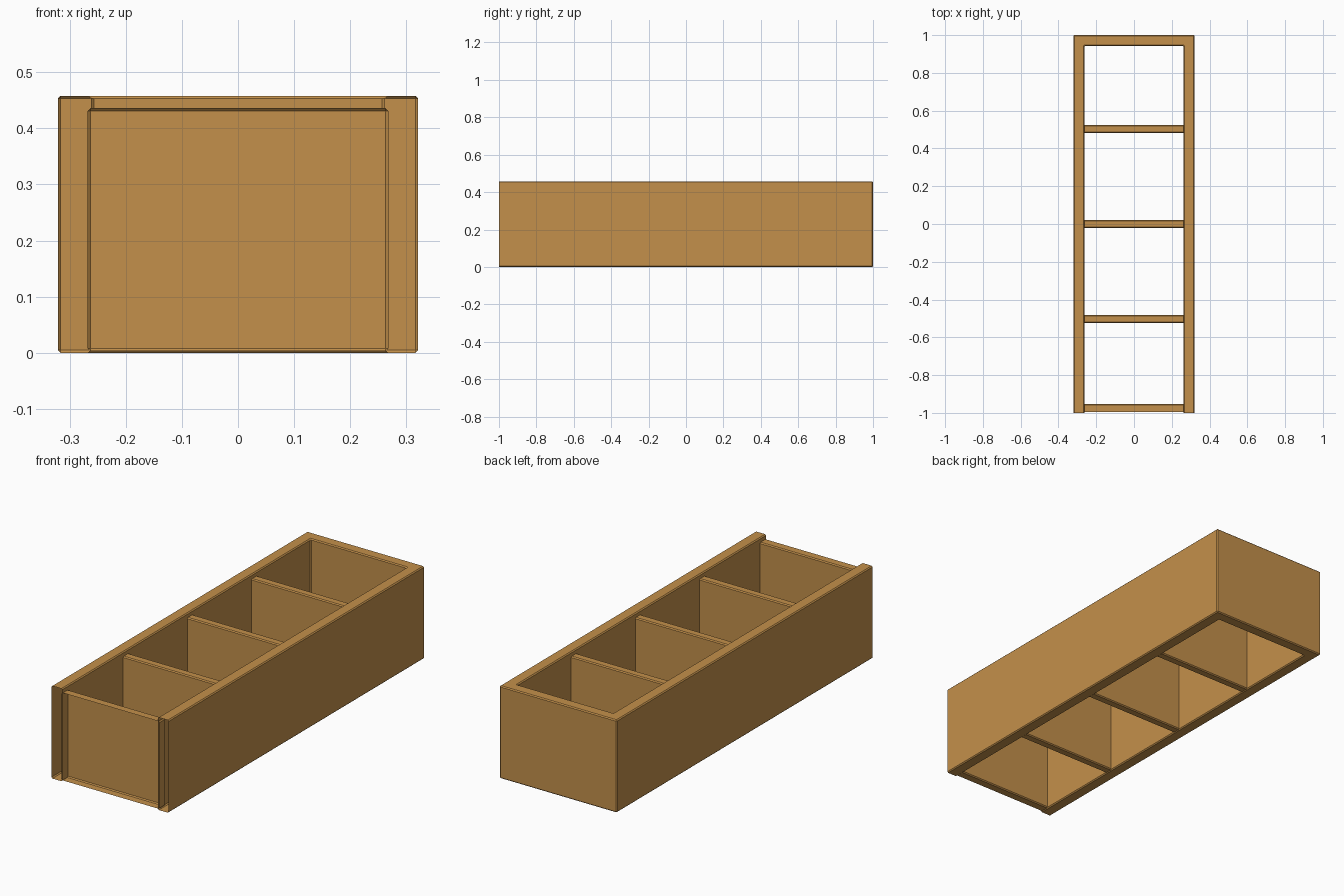
import bpy, bmesh

if "Cube" in bpy.data.objects:
    bpy.data.objects.remove(bpy.data.objects["Cube"])

wood = bpy.data.materials.new("warm_wood")
wood.diffuse_color = (0.55, 0.28, 0.07, 1)
wood.use_nodes = True
wood.node_tree.nodes["Principled BSDF"].inputs["Base Color"].default_value = wood.diffuse_color

OUT, INN = 0.321, 0.262      # frame half widths, outer and inner
BACK = 0.943                 # inner face of the back board
HEIGHT = 0.458
BEVEL = 0.005


def prism(name, outline, z0, z1, cut_y=None):
    """Bevelled vertical prism; cut_y slices it open at the front."""
    bm = bmesh.new()
    face = bm.faces.new([bm.verts.new((x, y, z0)) for x, y in outline])
    ext = bmesh.ops.extrude_face_region(bm, geom=[face], use_keep_orig=True)
    for v in ext["geom"]:
        if isinstance(v, bmesh.types.BMVert):
            v.co.z = z1
    bmesh.ops.recalc_face_normals(bm, faces=bm.faces[:])
    bmesh.ops.bevel(bm, geom=bm.edges[:], offset=BEVEL, segments=1,
                    profile=0.5, affect='EDGES')
    if cut_y is not None:
        bmesh.ops.bisect_plane(bm, geom=bm.verts[:] + bm.edges[:] + bm.faces[:],
                               plane_co=(0, cut_y, 0), plane_no=(0, -1, 0),
                               clear_outer=True)
    me = bpy.data.meshes.new(name)
    bm.to_mesh(me)
    bm.free()
    me.materials.append(wood)
    ob = bpy.data.objects.new(name, me)
    bpy.context.collection.objects.link(ob)
    return ob


def rect(y0, y1, half=0.268):
    return [(-half, y0), (half, y0), (half, y1), (-half, y1)]


# U-shaped frame, hollow and open at its two front ends
prism("outer_frame",
      [(-OUT, -1.1), (-INN, -1.1), (-INN, BACK), (INN, BACK),
       (INN, -1.1), (OUT, -1.1), (OUT, 1), (-OUT, 1)],
      0, HEIGHT, cut_y=-1)

# inner dividers, let slightly into the side walls
for i, y in enumerate((-0.502, 0, 0.502)):
    prism(f"divider_{i + 1}", rect(y - 0.021, y + 0.021), 0.003, 0.436)

# front board, a shallow tray open to the front
prism("front_board", rect(-1.1, -0.953), 0.003, 0.436, cut_y=-0.995)
